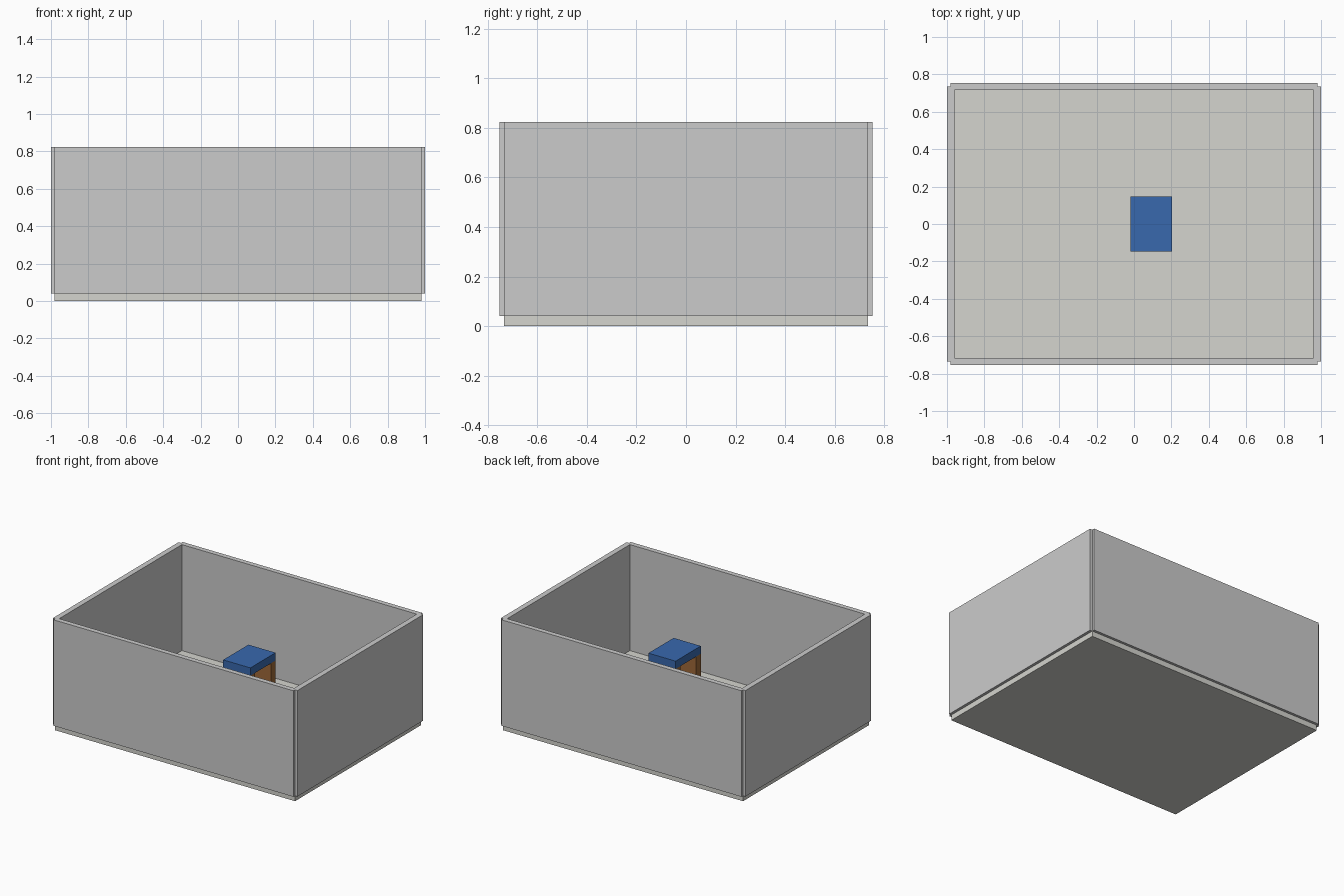
import bpy

if "Cube" in bpy.data.objects:
    bpy.data.objects.remove(bpy.data.objects["Cube"])


def material(name, rgb):
    m = bpy.data.materials.new(name)
    m.diffuse_color = (*rgb, 1)
    m.use_nodes = True
    m.node_tree.nodes["Principled BSDF"].inputs["Base Color"].default_value = m.diffuse_color
    return m


def box(name, lo, hi, mat=None):
    """Box between two opposite corners."""
    mid = [(a + b) / 2 for a, b in zip(lo, hi)]
    bpy.ops.mesh.primitive_cube_add(size=1, location=mid)
    ob = bpy.context.object
    ob.name = name
    ob.scale = [b - a for a, b in zip(lo, hi)]
    bpy.ops.object.transform_apply(location=False, rotation=False, scale=True)
    if mat:
        ob.data.materials.append(mat)
    return ob


pale = material("pale_floor", (0.66, 0.66, 0.62))
blue = material("blue_seat", (0.04, 0.14, 0.42))
wood = material("brown_wood", (0.34, 0.14, 0.04))

# Floor slab
box("floor", (-0.98, -0.734, 0), (0.98, 0.734, 0.04), pale)

# Four walls, overhanging the floor, with notched outer corners
BOTTOM, TOP = 0.04, 0.823
box("front_wall", (-0.98, -0.753, BOTTOM), (0.98, -0.716, TOP))
box("back_wall", (-0.98, 0.716, BOTTOM), (0.98, 0.753, TOP))
box("left_wall", (-1.0, -0.734, BOTTOM), (-0.96, 0.734, TOP))
box("right_wall", (0.96, -0.734, BOTTOM), (1.0, 0.734, TOP))

# Bench: blue slab on two upright end panels
X0, X1, HALF = -0.018, 0.204, 0.147
box("bench_seat", (X0, -HALF, 0.495), (X1, HALF, 0.553), blue)
box("bench_front_leg", (X0, -HALF, 0.04), (X1, -HALF + 0.055, 0.495), wood)
box("bench_back_leg", (X0, HALF - 0.055, 0.04), (X1, HALF, 0.495), wood)
